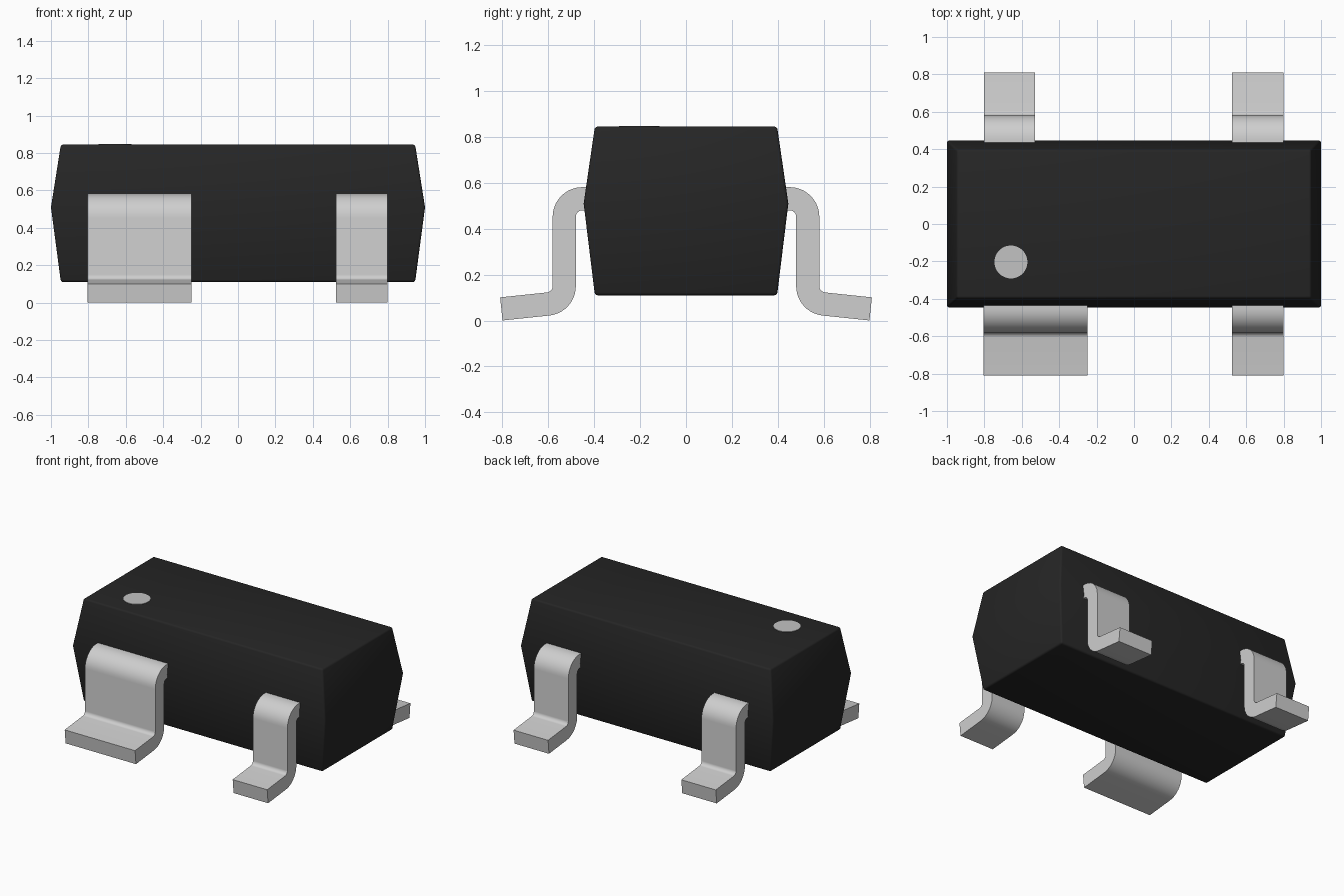
import bpy, bmesh, math

if "Cube" in bpy.data.objects:
    bpy.data.objects.remove(bpy.data.objects["Cube"])


def material(name, color):
    m = bpy.data.materials.new(name)
    m.diffuse_color = (*color, 1)
    m.use_nodes = True
    bsdf = m.node_tree.nodes["Principled BSDF"]
    bsdf.inputs["Base Color"].default_value = (*color, 1)
    bsdf.inputs["Roughness"].default_value = 0.6
    return m


BLACK = material("black plastic", (0.019, 0.019, 0.019))
METAL = material("tinned metal", (0.62, 0.62, 0.62))
MARK = material("grey marking", (0.54, 0.54, 0.54))


def make_object(name, bm, mat):
    bmesh.ops.recalc_face_normals(bm, faces=bm.faces)
    mesh = bpy.data.meshes.new(name)
    bm.to_mesh(mesh)
    bm.free()
    mesh.materials.append(mat)
    ob = bpy.data.objects.new(name, mesh)
    bpy.context.collection.objects.link(ob)
    return ob


def smooth(ob):
    bpy.ops.object.select_all(action="DESELECT")
    ob.select_set(True)
    bpy.context.view_layer.objects.active = ob
    bpy.ops.object.shade_smooth_by_angle(angle=math.radians(30))


# Body: three stacked rectangles, widest at the mould line
bm = bmesh.new()
rings = []
for hx, hy, z in ((0.947, 0.397, 0.11), (1.0, 0.446, 0.51), (0.947, 0.397, 0.845)):
    rings.append([bm.verts.new((sx * hx, sy * hy, z))
                  for sx, sy in ((-1, -1), (1, -1), (1, 1), (-1, 1))])
for low, high in zip(rings, rings[1:]):
    for i in range(4):
        j = (i + 1) % 4
        bm.faces.new((low[i], low[j], high[j], high[i]))
bm.faces.new(rings[0])
bm.faces.new(rings[-1])
# Round every edge except the mould line
soft = [e for e in bm.edges if not all(abs(v.co.z - 0.51) < 0.01 for v in e.verts)]
bmesh.ops.bevel(bm, geom=soft, offset=0.012, segments=3, profile=0.5, affect="EDGES")
smooth(make_object("body", bm, BLACK))

# Pin one marker: thin disc on the top face
bm = bmesh.new()
bmesh.ops.create_cone(bm, cap_ends=True, segments=48, radius1=0.088, radius2=0.088, depth=0.006)
bmesh.ops.translate(bm, verts=bm.verts, vec=(-0.658, -0.203, 0.845))
make_object("pin_one_dot", bm, MARK)


def arc(cy, cz, r, a0, a1, n=10):
    angles = [math.radians(a0 + (a1 - a0) * i / n) for i in range(n + 1)]
    return [(cy + r * math.cos(a), cz + r * math.sin(a)) for a in angles]


# Gull-wing lead outline in the y-z plane, two bends and a sloping foot
INNER, OUTER, TILT = 0.028, 0.129, 264
slope = math.radians(TILT + 90)
foot = 0.205
low_outer = arc(0.609, 0.15, OUTER, 180, TILT)
low_inner = arc(0.609, 0.15, INNER, 180, TILT)


def foot_end(p):
    return (p[0] + foot * math.cos(slope), p[1] + foot * math.sin(slope))


top_side = [(0.40, 0.581)] + arc(0.452, 0.452, OUTER, 90, 0) + low_inner + [foot_end(low_inner[-1])]
under_side = [(0.40, 0.48)] + arc(0.452, 0.452, INNER, 90, 0) + low_outer + [foot_end(low_outer[-1])]


def lead(name, x0, x1, side):
    bm = bmesh.new()
    rows = [[bm.verts.new((x, side * y, z)) for y, z in line]
            for x, line in ((x0, top_side), (x1, top_side), (x1, under_side), (x0, under_side))]
    for k in range(4):
        a, b = rows[k], rows[(k + 1) % 4]
        for i in range(len(a) - 1):
            bm.faces.new((a[i], a[i + 1], b[i + 1], b[i]))
    for end in (0, -1):
        bm.faces.new([r[end] for r in rows])
    smooth(make_object(name, bm, METAL))


lead("front_right_wide_lead", -0.805, -0.248, -1)
lead("front_left_lead", 0.525, 0.798, -1)
lead("back_right_lead", -0.803, -0.53, 1)
lead("back_left_lead", 0.525, 0.798, 1)
